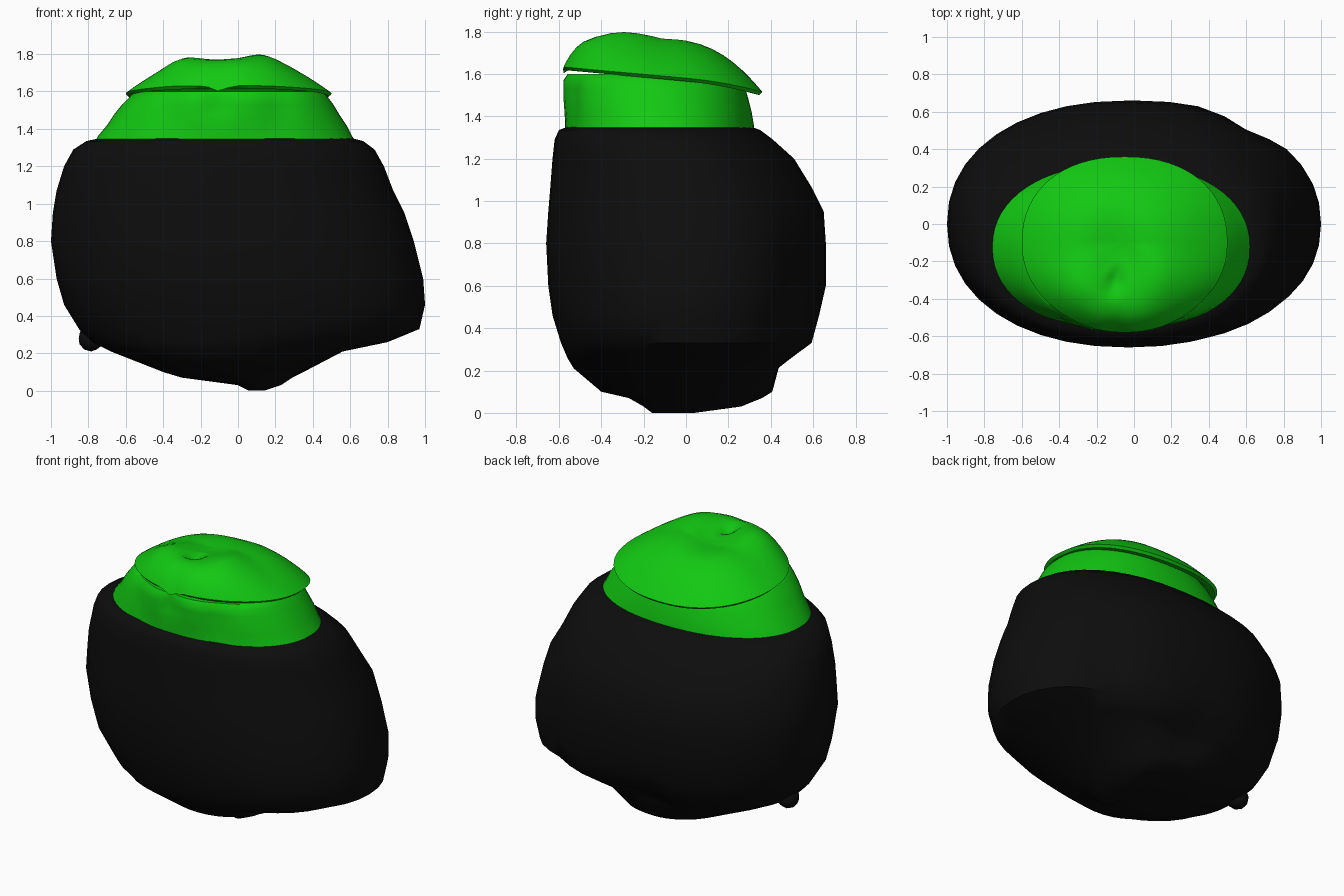
import bpy, bmesh
from math import sin, cos, pi, exp, radians
from mathutils import Vector

default = bpy.data.objects.get("Cube")
if default:
    bpy.data.objects.remove(default, do_unlink=True)


def make_material(name, colour):
    mat = bpy.data.materials.new(name)
    mat.use_nodes = True
    mat.diffuse_color = (*colour, 1)
    shader = mat.node_tree.nodes["Principled BSDF"]
    shader.inputs["Base Color"].default_value = (*colour, 1)
    shader.inputs["Roughness"].default_value = 0.9
    return mat


black = make_material("black", (0.004, 0.004, 0.004))
green = make_material("bright green", (0.006, 0.58, 0.006))


def bump(x, y, cx, cy, sx, sy):
    """Smooth hill of height one, used for dents and ridges."""
    return exp(-((x - cx) / sx) ** 2 - ((y - cy) / sy) ** 2)


def spow(value, power):
    return abs(value) ** power * (1 if value >= 0 else -1)


def oval(xmin, xmax, ymin, ymax, z, count, power=0.92):
    """Slightly squared oval ring that fills the given extents."""
    cx, cy = (xmin + xmax) / 2, (ymin + ymax) / 2
    rx, ry = (xmax - xmin) / 2, (ymax - ymin) / 2
    angles = [2 * pi * i / count for i in range(count)]
    return [Vector((cx + rx * spow(cos(a), power),
                    cy + ry * spow(sin(a), power), z)) for a in angles]


def loft(name, rings, mat, cap_start=True, cap_end=True, angle=50):
    """Skin a list of equal rings and shade the result smoothly."""
    bm = bmesh.new()
    loops = [[bm.verts.new(p) for p in ring] for ring in rings]
    n = len(rings[0])
    for low, high in zip(loops, loops[1:]):
        for i in range(n):
            j = (i + 1) % n
            bm.faces.new((low[i], low[j], high[j], high[i]))
    if cap_start:
        bm.faces.new(loops[0][::-1])
    if cap_end:
        bm.faces.new(loops[-1])
    bmesh.ops.recalc_face_normals(bm, faces=bm.faces[:])
    return finish(name, bm, mat, angle)


def finish(name, bm, mat, angle):
    mesh = bpy.data.meshes.new(name)
    bm.to_mesh(mesh)
    bm.free()
    mesh.materials.append(mat)
    obj = bpy.data.objects.new(name, mesh)
    bpy.context.collection.objects.link(obj)
    bpy.ops.object.select_all(action="DESELECT")
    obj.select_set(True)
    bpy.context.view_layer.objects.active = obj
    bpy.ops.object.shade_smooth_by_angle(angle=radians(angle))
    return obj


# Body: a lopsided sack, given as height and extents in x and y
body_profile = [
    (0, 0.06, 0.14, -0.16, 0.04),
    (0.03, 0, 0.23, -0.2, 0.26),
    (0.07, -0.3, 0.29, -0.27, 0.36),
    (0.1, -0.4, 0.35, -0.4, 0.41),
    (0.21, -0.68, 0.56, -0.53, 0.46),
    (0.26, -0.78, 0.8, -0.56, 0.51),
    (0.33, -0.85, 0.97, -0.59, 0.6),
    (0.46, -0.93, 1, -0.63, 0.63),
    (0.6, -0.97, 0.99, -0.65, 0.66),
    (0.8, -1, 0.94, -0.66, 0.66),
    (0.95, -0.99, 0.89, -0.65, 0.65),
    (1.07, -0.97, 0.83, -0.64, 0.59),
    (1.2, -0.93, 0.78, -0.63, 0.51),
    (1.29, -0.88, 0.73, -0.62, 0.41),
    (1.335, -0.81, 0.67, -0.6, 0.35),
    (1.35, -0.74, 0.61, -0.56, 0.31),
]
body_rings = []
for z, xmin, xmax, ymin, ymax in body_profile:
    ring = oval(xmin, xmax, ymin, ymax, z, 40)
    for p in ring:
        if p.y > 0:  # tucked crease low on the back
            p.y -= 0.07 * bump(p.x, z, -0.05, 0.28, 0.13, 0.1)
            p.y -= 0.05 * bump(p.x, z, 0.62, 0.5, 0.14, 0.4)
    body_rings.append(ring)
loft("body", body_rings, black)

# Small knot hanging below the right side
bm = bmesh.new()
bmesh.ops.create_icosphere(bm, subdivisions=2, radius=0.07)
for v in bm.verts:
    v.co = Vector((-0.785, 0.04, 0.28)) + v.co
finish("side_knot", bm, black, 50)

# Collar: tapered band with a navel-like dent at the front
collar_profile = [
    (1.32, -0.77, 0.64, -0.57, 0.325),
    (1.36, -0.75, 0.61, -0.57, 0.32),
    (1.42, -0.7, 0.58, -0.575, 0.31),
    (1.48, -0.66, 0.54, -0.58, 0.295),
    (1.53, -0.62, 0.51, -0.58, 0.28),
    (1.57, -0.58, 0.48, -0.58, 0.26),
    (1.6, -0.55, 0.45, -0.56, 0.23),
]
collar_rings = []
for z, xmin, xmax, ymin, ymax in collar_profile:
    ring = oval(xmin, xmax, ymin, ymax, z, 64)
    for p in ring:
        if p.y < 0:
            p.y += 0.05 * bump(p.x, z, -0.1, 1.53, 0.04, 0.07)
            for side in (-1, 1):
                p.y += 0.02 * bump(p.x, z, -0.08 + 0.3 * side, 1.5, 0.08, 0.15)
    collar_rings.append(ring)
loft("collar", collar_rings, green)

# Cap: sloping lid with an overhanging rim, a sunken middle and a small pit
COUNT = 64
CX, CY = -0.05, -0.1


def rim_height(y):
    return 1.58 - 0.09 * y - 0.25 * max(0, y) ** 2


def cap_ring(r, under=0):
    ring = []
    for i in range(COUNT):
        a = 2 * pi * i / COUNT
        front = max(0, -sin(a)) ** 2
        x = CX + r * 0.55 * spow(cos(a), 0.9) * (1 - 0.15 * front)
        y = CY + r * (0.46 if sin(a) > 0 else 0.48) * spow(sin(a), 0.9)
        edge = rim_height(CY + (y - CY) / r)
        if under:
            ring.append(Vector((x, y, edge - under)))
            continue
        power = 2.1 + 5 * front
        z = edge + (1.785 - edge) * (1 - r ** power)
        z -= 0.05 * bump(x, y, -0.1, -0.12, 0.15, 0.2)
        z -= 0.05 * bump(x, y, -0.1, -0.31, 0.04, 0.04)
        z += 0.02 * bump(x, y, -0.3, -0.35, 0.1, 0.12)
        z += 0.02 * bump(x, y, 0.12, -0.3, 0.1, 0.14)
        z -= 0.03 * bump(x, y, -0.1, -0.58, 0.05, 0.08)
        ring.append(Vector((x, y, z)))
    return ring


steps = (1, 0.97, 0.93, 0.87, 0.8, 0.7, 0.6, 0.5, 0.4, 0.3, 0.2, 0.1, 0.03)
cap_rings = [cap_ring(0.88, 0.005), cap_ring(0.97, 0.015)]
cap_rings += [cap_ring(r) for r in steps]
loft("cap", cap_rings, green, cap_start=False)
